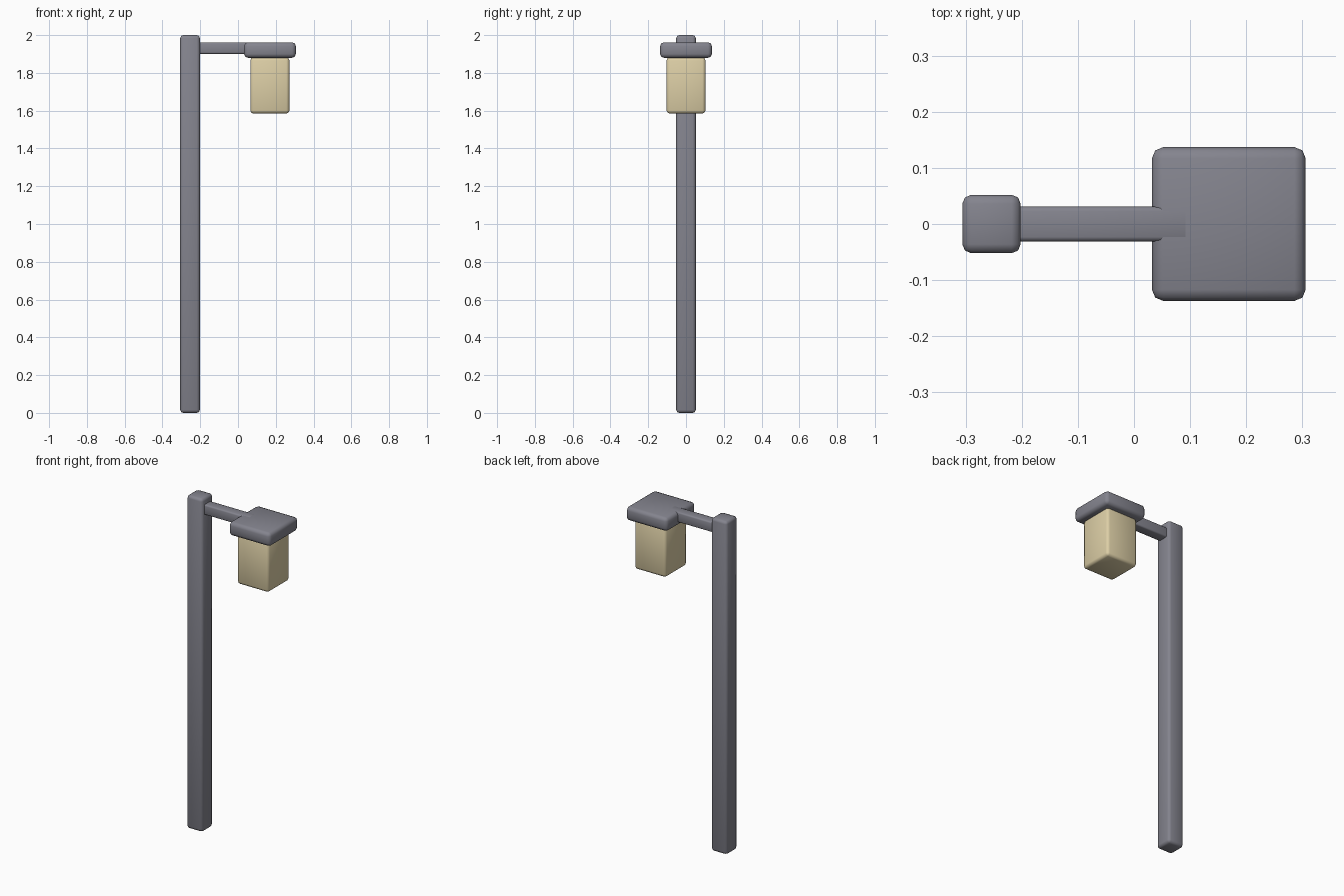
import bpy
import math

if "Cube" in bpy.data.objects:
    bpy.data.objects.remove(bpy.data.objects["Cube"])


def rounded_box(name, x, y, z, bevel, material=None):
    """Soft-edged box spanning the given (min, max) ranges."""
    spans = (x, y, z)
    bpy.ops.mesh.primitive_cube_add(size=1, location=[(a + b) / 2 for a, b in spans])
    ob = bpy.context.object
    ob.name = name
    ob.scale = [b - a for a, b in spans]
    bpy.ops.object.transform_apply(location=False, rotation=False, scale=True)
    mod = ob.modifiers.new("soft_edges", "BEVEL")
    mod.width = bevel
    mod.segments = 2
    mod.limit_method = "ANGLE"
    bpy.ops.object.modifier_apply(modifier=mod.name)
    bpy.ops.object.shade_smooth_by_angle(angle=math.radians(50))
    if material:
        ob.data.materials.append(material)
    return ob


def colour(name, rgb):
    mat = bpy.data.materials.new(name)
    mat.diffuse_color = (*rgb, 1)
    mat.use_nodes = True
    mat.node_tree.nodes["Principled BSDF"].inputs["Base Color"].default_value = mat.diffuse_color
    return mat


metal = colour("grey_metal", (0.23, 0.23, 0.27))
glow = colour("warm_glass", (0.72, 0.62, 0.38))

# Upright post and side arm
rounded_box("post", (-0.306, -0.202), (-0.052, 0.052), (0, 2), 0.016, metal)
rounded_box("arm", (-0.25, 0.10), (-0.031, 0.031), (1.901, 1.962), 0.008, metal)

# Lantern: cap with glass box hanging below
rounded_box("lantern_cap", (0.032, 0.306), (-0.137, 0.137), (1.88, 1.962), 0.02, metal)
rounded_box("lantern_glass", (0.065, 0.272), (-0.103, 0.103), (1.585, 1.882), 0.016, glow)
